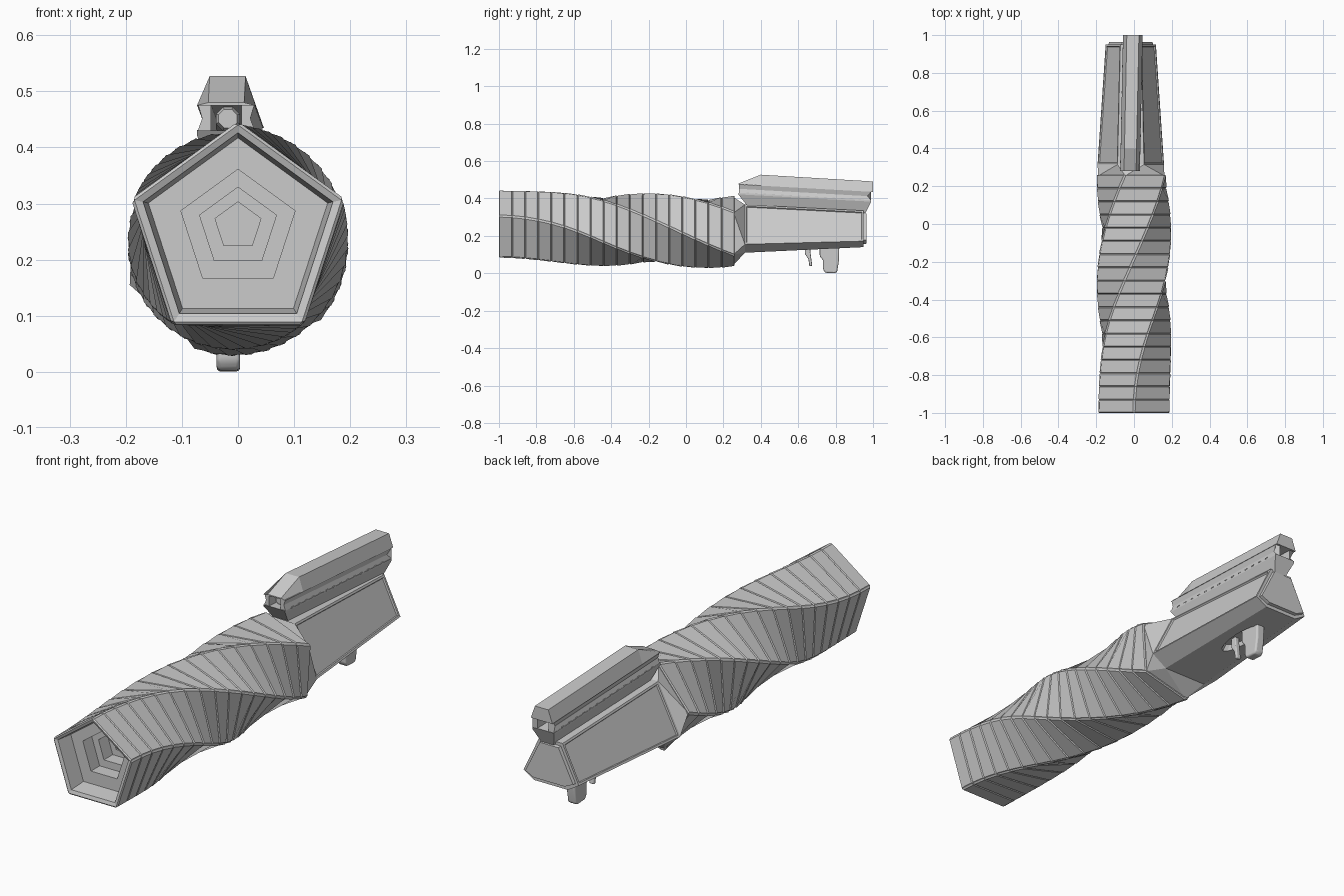
import bpy, bmesh
from math import sin, cos, radians, pi
from mathutils import Vector

if "Cube" in bpy.data.objects:
    bpy.data.objects.remove(bpy.data.objects["Cube"])


def finish(name, bm, smooth=False):
    bmesh.ops.recalc_face_normals(bm, faces=bm.faces[:])
    me = bpy.data.meshes.new(name)
    bm.to_mesh(me)
    bm.free()
    ob = bpy.data.objects.new(name, me)
    bpy.context.collection.objects.link(ob)
    if smooth:
        for p in me.polygons:
            p.use_smooth = True
    return ob


def loft_bm(rings, caps=(True, True)):
    bm = bmesh.new()
    vs = [[bm.verts.new(p) for p in r] for r in rings]
    n = len(vs[0])
    sides = [bm.faces.new((a[i], a[(i + 1) % n], b[(i + 1) % n], b[i]))
             for a, b in zip(vs, vs[1:]) for i in range(n)]
    ends = []
    if caps[0]:
        ends.append(bm.faces.new(vs[0][::-1]))
    if caps[1]:
        ends.append(bm.faces.new(vs[-1]))
    bmesh.ops.recalc_face_normals(bm, faces=bm.faces[:])
    return bm, sides, ends


def loft(name, rings):
    return finish(name, loft_bm(rings)[0])


def penta(r, y, cz, turn=0):
    return [Vector((r * cos(radians(90 - turn + 72 * k)), y,
                    cz + r * sin(radians(90 - turn + 72 * k)))) for k in range(5)]


def twist(s):
    return 125 * s * s if s < .5 else 31 + 130 * (s - .5)


# Twisted five-sided barrel: a stepped bore, then ribbed outer panels
LEN, N = 1.26, 18


def barrel_ring(s):
    return penta(.194, -1 + s, .246 - .024 * s / LEN, twist(s))


bore = [penta(r, y, z) for r, y, z in (
    (.043, -.70, .260), (.043, -.80, .260), (.072, -.80, .257), (.072, -.86, .257),
    (.107, -.86, .254), (.107, -.92, .254), (.168, -.92, .249), (.178, -.995, .248))]
rings = bore + [barrel_ring(LEN * i / N) for i in range(N + 1)]
bm, sides, ends = loft_bm(rings)
panels = sides[5 * len(bore):]
bmesh.ops.inset_individual(bm, faces=panels, thickness=.004, depth=.005,
                           use_even_offset=True)
finish("twisted_barrel", bm)

# Six-sided rear body with recessed side panels and raised end plate
CX = -.017


def body_ring(y, top, wide, bot, zt, zw, zb):
    return [Vector((CX + x, y, z)) for x, z in (
        (-top, zt), (top, zt), (wide, zw), (bot, zb), (-bot, zb), (-wide, zw))]


front = body_ring(.315, .07, .176, .105, .367, .155, .11)
back = body_ring(.95, .055, .133, .08, .335, .172, .14)
bm, sides, ends = loft_bm([front, back])
for f in (sides[1], sides[5]):
    bmesh.ops.inset_individual(bm, faces=[f], thickness=.013, depth=0)
    bmesh.ops.inset_individual(bm, faces=[f], thickness=.004, depth=-.006)
bmesh.ops.inset_individual(bm, faces=[ends[1]], thickness=.016, depth=0)
bmesh.ops.inset_individual(bm, faces=[ends[1]], thickness=.003, depth=.014)
body = finish("rear_body", bm)

# Neck joining barrel to body
bm = bmesh.new()
for p in penta(.19, .255, .222, twist(LEN)) + front:
    bm.verts.new(p)
bmesh.ops.convex_hull(bm, input=bm.verts[:])
finish("neck", bm)

# Oval finger recess under the body
oval = [(.05 * cos(a * pi / 8), .16 * sin(a * pi / 8)) for a in range(16)]
cutter = loft("recess_cutter", [[(CX + x * k, .70 + y * k, z) for x, y in oval]
                                for k, z in ((.7, .145), (1.05, .08))])
cutter.hide_render = True
cutter.hide_set(True)
mod = body.modifiers.new("recess", 'BOOLEAN')
mod.operation, mod.object, mod.solver = 'DIFFERENCE', cutter, 'EXACT'


# Top sight: hood above, pinched side walls, trough below
def sx(y):
    return -.021 + .015 * (y - .28) / .72


def sz(y, z):
    return z - .04 * (y - .28) / .72


def hood_ring(y, top):
    return [(sx(y) + x, y, z) for x, z in (
        (-.032, top), (.032, top), (.052, sz(y, .475)), (-.052, sz(y, .475)))]


loft("sight_hood", [hood_ring(.28, .48), hood_ring(.40, .527), hood_ring(1.0, .491)])
for side, label in ((-1, "left"), (1, "right")):
    loft("sight_wall_" + label,
         [[(sx(y) + side * x, y + d * e, sz(y, z)) for x, z, d in (
             (.027, .476, 0), (.050, .476, 0), (.043, .452, 1), (.051, .429, 0),
             (.027, .429, 0))] for y, e in ((.283, 0), (.99, -.02))])
    # Row of small studs along the wall foot
    bm = bmesh.new()
    for i in range(14):
        y = .33 + i * .046
        cube = bmesh.ops.create_cube(bm, size=1)['verts']
        bmesh.ops.scale(bm, vec=(.006, .014, .005), verts=cube)
        bmesh.ops.translate(bm, vec=(sx(y) + side * .05, y, sz(y, .431)), verts=cube)
    finish("sight_studs_" + label, bm)
loft("sight_trough", [[(sx(y) + x, y + dy, z) for x, z, dy in (
    (-.052, zt, 0), (.052, zt, 0), (.052, zt - .008, 0),
    (.03, zb, slope), (-.03, zb, slope), (-.052, zt - .008, 0))]
    for y, zt, zb, slope in ((.28, .43, .35, .055), (.99, .391, .322, -.03))])
loft("sight_lens", [[(-.018 + r * cos(a * pi / 4 + .39), y,
                      sz(y, .453) + r * sin(a * pi / 4 + .39)) for a in range(8)]
                    for y, r in ((.31, .018), (.325, .023), (.50, .023))])


# Grip and trigger: side profiles given width and rounded edges
def side_part(name, profile, half, round_by):
    ob = loft(name, [[(CX + s * half, y, z) for y, z in profile] for s in (-1, 1)])
    bev = ob.modifiers.new("round", 'BEVEL')
    bev.width, bev.segments = round_by, 3
    for p in ob.data.polygons:
        p.use_smooth = True
    ob.data.set_sharp_from_angle(angle=radians(40))
    return ob


side_part("grip", [(.715, .16), (.82, .16), (.818, .07), (.808, .008), (.795, 0),
                   (.745, .003), (.733, .02), (.733, .07), (.715, .09)], .021, .009)
side_part("trigger", [(.635, .15), (.662, .15), (.668, .09), (.675, .04),
                      (.659, .038), (.655, .075), (.635, .105)], .011, .004)
